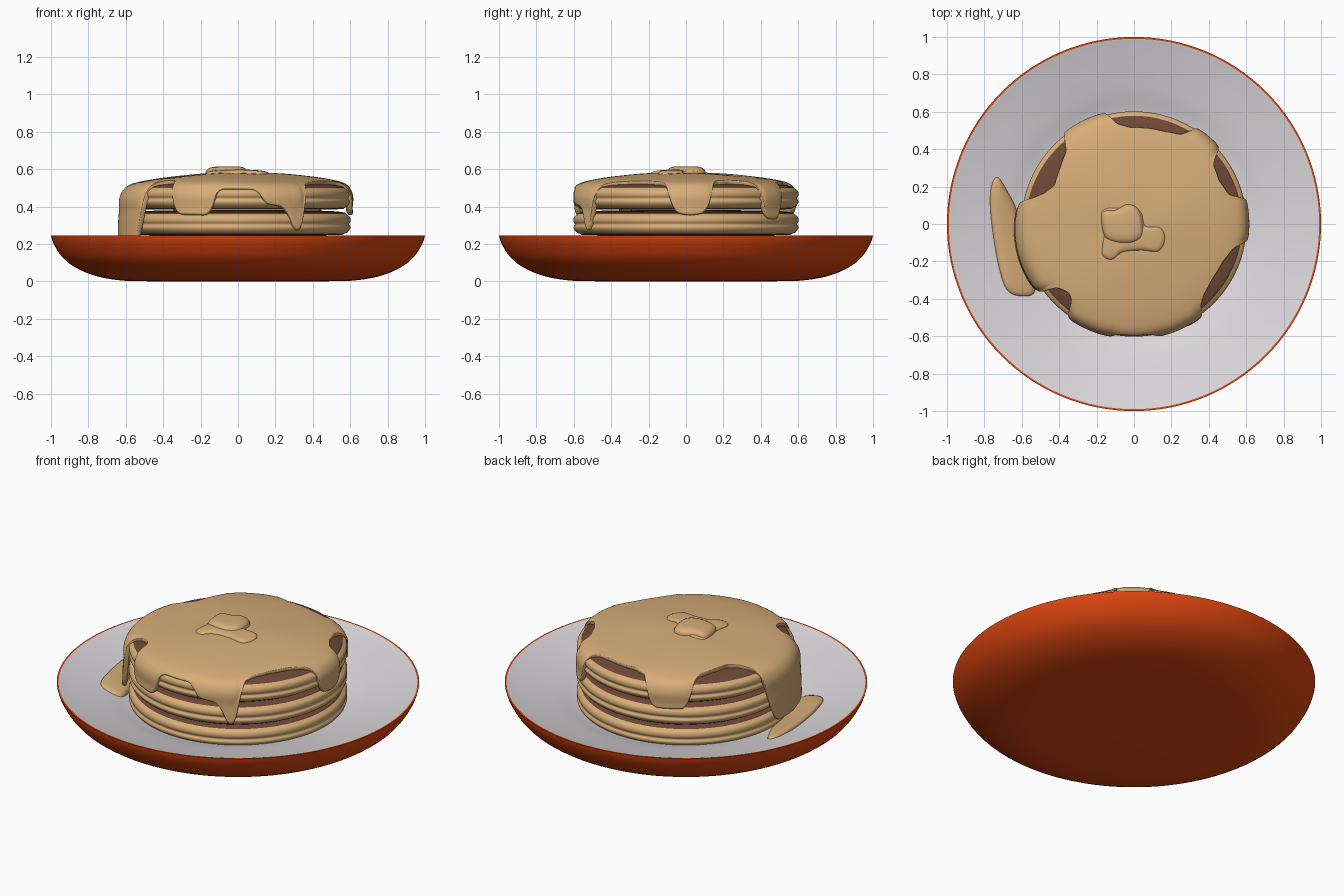
import bpy, bmesh, math
from mathutils import Vector

if "Cube" in bpy.data.objects:
    bpy.data.objects.remove(bpy.data.objects["Cube"])


def material(name, rgb):
    m = bpy.data.materials.new(name)
    m.diffuse_color = (*rgb, 1)
    m.use_nodes = True
    m.node_tree.nodes["Principled BSDF"].inputs["Base Color"].default_value = m.diffuse_color
    return m


TAN = material("golden_tan", (0.68, 0.42, 0.19))
BROWN = material("toasted_brown", (0.16, 0.066, 0.04))
WHITE = material("glaze_white", (0.72, 0.69, 0.72))
RED = material("orange_red", (0.72, 0.06, 0.005))


def spline(pts, n=4, closed=False):
    """Catmull-Rom curve through 2D points, n steps per segment."""
    p = [Vector(q) for q in pts]
    c = len(p)
    out = []
    for i in range(c if closed else c - 1):
        if closed:
            a, b, d, e = p[i - 1], p[i], p[(i + 1) % c], p[(i + 2) % c]
        else:
            a, b, d, e = p[max(i - 1, 0)], p[i], p[i + 1], p[min(i + 2, c - 1)]
        for k in range(n):
            t = k / n
            out.append(0.5 * (2 * b + (d - a) * t + (2 * a - 5 * b + 4 * d - e) * t * t
                              + (3 * b - a - 3 * d + e) * t ** 3))
    if not closed:
        out.append(p[-1])
    return out


def finish(name, bm, mats, recalc=True, angle=50):
    bmesh.ops.remove_doubles(bm, verts=bm.verts, dist=1e-5)
    if recalc:
        bmesh.ops.recalc_face_normals(bm, faces=bm.faces)
    me = bpy.data.meshes.new(name)
    bm.to_mesh(me)
    bm.free()
    for m in mats:
        me.materials.append(m)
    ob = bpy.data.objects.new(name, me)
    bpy.context.collection.objects.link(ob)
    bpy.ops.object.select_all(action='DESELECT')
    ob.select_set(True)
    bpy.context.view_layer.objects.active = ob
    bpy.ops.object.shade_smooth_by_angle(angle=math.radians(angle))
    return ob


def lathe(name, profile, mats, rule, segs=128):
    """Spin a profile; rule(i) gives the material index of profile segment i."""
    bm = bmesh.new()
    rings = [[bm.verts.new((max(r, 1e-7) * math.cos(2 * math.pi * j / segs),
                            max(r, 1e-7) * math.sin(2 * math.pi * j / segs), z))
              for j in range(segs)] for r, z in profile]
    for i in range(len(rings) - 1):
        for j in range(segs):
            k = (j + 1) % segs
            f = bm.faces.new((rings[i][j], rings[i][k], rings[i + 1][k], rings[i + 1][j]))
            f.material_index = rule(i)
    return finish(name, bm, mats)


def lerp_table(table, x):
    for (a, u), (b, v) in zip(table, table[1:]):
        if a <= x <= b:
            return u + (v - u) * (x - a) / (b - a)
    return table[-1][1]


# Plate: red outside, pale glaze inside
outer = spline([(0, 0), (0.5, 0.001), (0.65, 0.008), (0.77, 0.032), (0.87, 0.075),
                (0.94, 0.13), (0.985, 0.2), (1.0, 0.245)])
INNER = [(0.99, 0.245), (0.95, 0.234), (0.88, 0.216), (0.8, 0.196), (0.7, 0.17),
         (0.58, 0.135), (0.4, 0.108), (0, 0.1)]
lathe("plate", outer + spline(INNER), [RED, WHITE], lambda i: 0 if i < len(outer) else 1)

# Three pancakes: brown faces, grooved tan edge
for name, z0, dome in (("bottom_pancake", 0.115, 0), ("middle_pancake", 0.247, 0),
                       ("top_pancake", 0.385, 0.022)):
    prof = [(0, 0), (0.5, 0), (0.568, 0.008), (0.592, 0.022), (0.602, 0.042),
            (0.594, 0.058), (0.602, 0.076), (0.598, 0.098), (0.578, 0.114),
            (0.565, 0.122), (0.48, 0.13 + dome * 0.4), (0.25, 0.134 + dome * 0.8),
            (0, 0.135 + dome)]
    lathe(name, [(r, z + z0) for r, z in spline(prof)], [TAN, BROWN],
          lambda i: 0 if 2 <= i // 4 < 8 else 1)

# Syrup sheet: follows a path over the stack, its reach changing with angle
path = spline([(0, 0.582), (0.2, 0.577), (0.4, 0.557), (0.52, 0.537), (0.58, 0.516),
               (0.608, 0.48), (0.617, 0.44), (0.613, 0.39), (0.618, 0.33), (0.62, 0.25),
               (0.625, 0.15)], 6)
path_r, path_z, s = [], [], 0
for i, q in enumerate(path):
    s += (q - path[i - 1]).length if i else 0
    path_r.append((s, q.x))
    path_z.append((s, q.y))
# (angle in degrees, reach along the path)
REACH = [(-10, .60), (-7, .72), (-4, .755), (2, .765), (9, .755), (12, .71), (14, .60),
         (17, .535), (27, .515), (37, .535), (41, .60), (43, .74), (46, .78), (53, .78),
         (56, .72), (58, .61), (62, .545), (72, .525), (92, .52), (100, .55), (104, .63),
         (106, .73), (109, .755), (124, .755), (127, .70), (129, .60), (133, .535),
         (143, .50), (154, .475), (161, .51), (166, .57), (169, .66), (173, .80),
         (177, .92), (211, .92), (214, .80), (216, .63), (219, .54), (226, .51),
         (231, .53), (234, .62), (236, .73), (239, .76), (254, .765), (257, .73),
         (259, .64), (262, .615), (278, .615), (281, .64), (284, .70), (293, .715),
         (297, .76), (299, .83), (302, .845), (304, .82), (306, .68), (309, .57),
         (315, .535), (325, .515), (337, .52), (346, .55), (350, .60)]


def reach(deg):
    deg = (deg + 10) % 360 - 10
    return sum(lerp_table(REACH, (deg + d + 10) % 360 - 10) for d in (-0.8, 0, 0.8)) / 3


SEGS, INSIDE, EDGE = 240, 6, 22
bm = bmesh.new()
centre = bm.verts.new((0, 0, path[0].y))
rings = []
for i in range(1, INSIDE + EDGE + 1):
    ring = []
    for j in range(SEGS):
        deg = 360 * j / SEGS
        a = math.radians(deg)
        if i <= INSIDE:
            s = 0.42 * i / INSIDE
        else:
            s = 0.42 + (reach(deg) - 0.42) * (i - INSIDE) / EDGE
        r, z = lerp_table(path_r, s), lerp_table(path_z, s)
        # the large left run is thicker
        r += 0.026 * max(0, 1 - ((deg - 194) / 26) ** 2) ** 0.5 * min(1, max(0, (s - 0.5) / 0.2))
        z += 0.004 * math.sin(3 * a + 1) * min(1, s / 0.3)
        ring.append(bm.verts.new((r * math.cos(a), r * math.sin(a), z)))
    rings.append(ring)
for j in range(SEGS):
    k = (j + 1) % SEGS
    bm.faces.new((centre, rings[0][j], rings[0][k]))
    for p, q in zip(rings, rings[1:]):
        bm.faces.new((p[j], q[j], q[k], p[k]))
syrup = finish("syrup_sheet", bm, [TAN], recalc=False)
mod = syrup.modifiers.new("thickness", 'SOLIDIFY')
mod.thickness, mod.offset = 0.028, -1
mod = syrup.modifiers.new("rounding", 'SUBSURF')
mod.levels = mod.render_levels = 1


def blob(name, outline, centre, base, height, power):
    """Rounded mound over a smooth outline, resting on base(r)."""
    bm = bmesh.new()
    edge, c, rings = spline(outline, 6, True), Vector(centre), []
    for f in (1, 1, 0.98, 0.94, 0.88, 0.78, 0.65, 0.5, 0.3, 0.1):
        lift = -0.015 if not rings else height * (1 - f ** power) ** 0.5
        ring = []
        for q in edge:
            p = c + (q - c) * f
            ring.append(bm.verts.new((p.x, p.y, base(p.length) + lift)))
        rings.append(ring)
    n = len(edge)
    for p, q in zip(rings, rings[1:]):
        for j in range(n):
            bm.faces.new((p[j], p[(j + 1) % n], q[(j + 1) % n], q[j]))
    bm.faces.new(rings[0])
    bm.faces.new(rings[-1])
    return finish(name, bm, [TAN])


# Syrup puddle lying on the plate
plate_z = sorted(INNER)
blob("syrup_puddle",
     [(-.73, .25), (-.763, .2), (-.768, .08), (-.75, -.08), (-.72, -.24), (-.68, -.35),
      (-.61, -.385), (-.53, -.36), (-.56, -.2), (-.6, -.05), (-.63, .08), (-.68, .18)],
     (-0.66, -0.06), lambda r: lerp_table(plate_z, r), 0.03, 4)

# Melting butter pat with its run-off, on top of the stack
top_z = [(q.x, q.y) for q in path[:19]]
blob("butter_pool",
     [(-.17, .07), (-.08, .085), (.03, .07), (.06, -.01), (.14, -.02), (.165, -.08),
      (.13, -.145), (.04, -.14), (-.06, -.15), (-.12, -.19), (-.17, -.16), (-.16, -.05)],
     (-0.04, -0.06), lambda r: lerp_table(top_z, r), 0.017, 4)
blob("butter_pat",
     [(-.17, .06), (-.1, .075), (-.03, .105), (.03, .07), (.05, -.05), (.0, -.1),
      (-.1, -.1), (-.16, -.06)],
     (-0.06, 0), lambda r: lerp_table(top_z, r), 0.034, 5)
